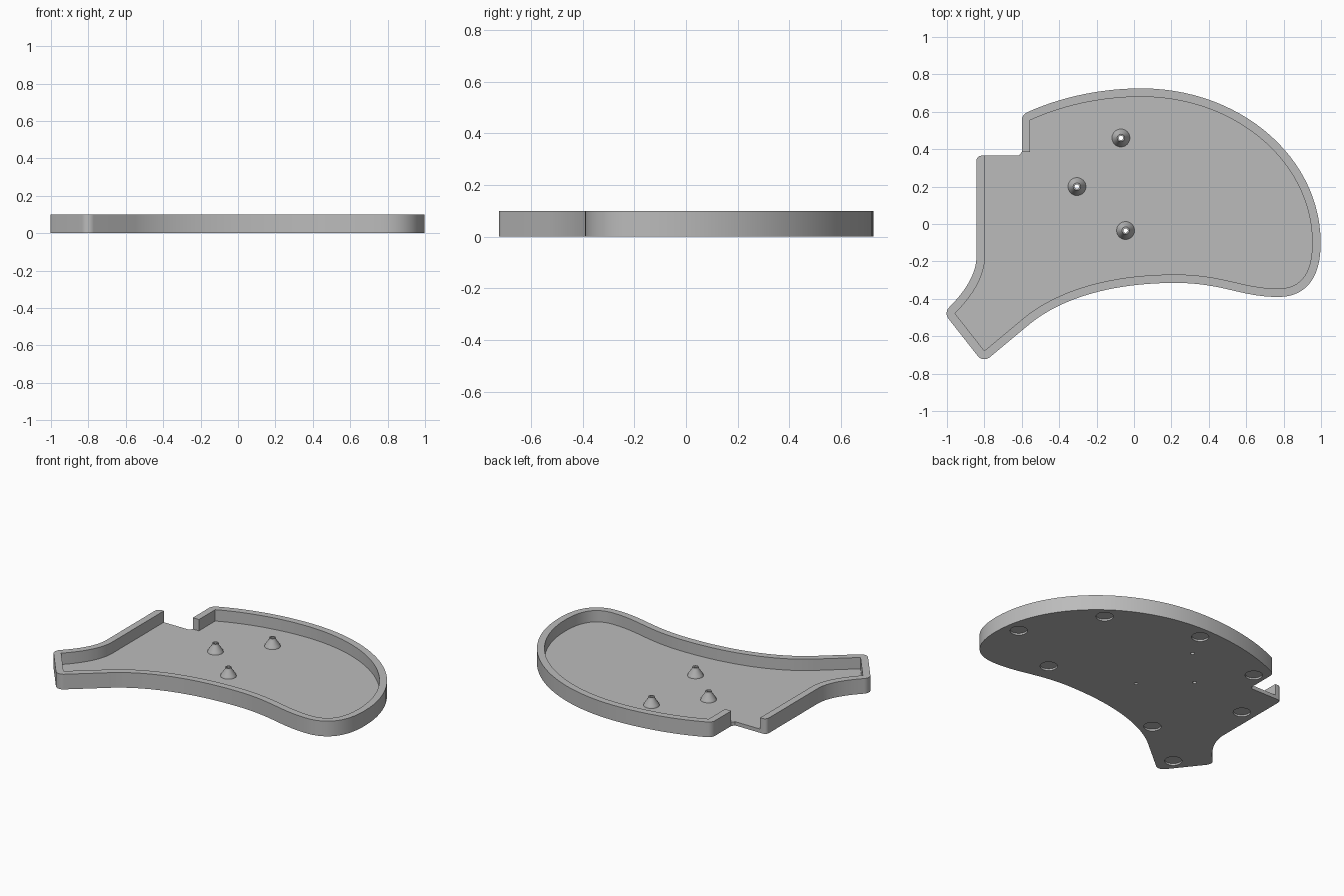
import bpy, bmesh, math
from mathutils import Vector
from mathutils.geometry import interpolate_bezier

cube = bpy.data.objects.get("Cube")
if cube:
    bpy.data.objects.remove(cube, do_unlink=True)

FLOOR, RIM, WALL, HOLE = 0.025, 0.1, 0.045, 0.012

grey = bpy.data.materials.new("plain_grey")
grey.use_nodes = True
grey.diffuse_color = (0.5, 0.5, 0.5, 1)
grey.node_tree.nodes["Principled BSDF"].inputs["Base Color"].default_value = (0.5, 0.5, 0.5, 1)


def make_object(name, bm):
    bmesh.ops.remove_doubles(bm, verts=bm.verts, dist=1e-5)
    bmesh.ops.recalc_face_normals(bm, faces=bm.faces)
    mesh = bpy.data.meshes.new(name)
    bm.to_mesh(mesh)
    bm.free()
    mesh.materials.append(grey)
    obj = bpy.data.objects.new(name, mesh)
    bpy.context.collection.objects.link(obj)
    return obj


def activate(obj):
    bpy.ops.object.select_all(action='DESELECT')
    obj.select_set(True)
    bpy.context.view_layer.objects.active = obj


def smooth(obj):
    activate(obj)
    bpy.ops.object.shade_smooth_by_angle(angle=math.radians(30))


# Inner wall path, clockwise from the notch: end point alone is a straight run,
# two handles plus end point is a curve
start = (-0.555, 0.385)
runs = [
    [(-0.555, 0.555)],
    [(-0.38, 0.635), (-0.17, 0.68), (0.04, 0.68)],
    [(0.544, 0.68), (0.953, 0.33), (0.953, -0.1)],
    [(0.953, -0.27), (0.89, -0.345), (0.77, -0.345)],
    [(0.58, -0.345), (0.48, -0.27), (0.22, -0.27)],
    [(-0.14, -0.27), (-0.41, -0.36), (-0.58, -0.495)],
    [(-0.80, -0.678)],
    [(-0.957, -0.478)],
    [(-0.85, -0.37), (-0.797, -0.27), (-0.797, -0.17)],
    [(-0.797, 0.34)],
]


def normal(a, b):
    d = (b - a).normalized()
    return Vector((-d.y, d.x))


# Pairs of inner and outer wall points, with outer corners swept round
pairs = []
pos, last_n = Vector(start), None
for run in runs:
    pts = [Vector(p) for p in run]
    if len(pts) == 1:
        line = [pos, pts[0]]
    else:
        line = [p.to_2d() for p in interpolate_bezier(pos, *pts, 28)]
    count = len(line)
    for i, p in enumerate(line):
        n = normal(line[max(i - 1, 0)], line[min(i + 1, count - 1)])
        if i == 0 and last_n is not None:
            for k in range(1, 8):
                mid = last_n.lerp(n, k / 8).normalized()
                if last_n.angle(n) > 0.15:
                    pairs.append((p, p + mid * WALL))
        if i > 0 or last_n is None or last_n.angle(n) > 0.15:
            pairs.append((p, p + n * WALL))
    pos, last_n = line[-1], n

# Rounded outer corner at the free end of the straight wall
for k in range(1, 5):
    a = k / 4 * math.pi / 2
    y = 0.34 + 0.025 * math.sin(a)
    pairs.append((Vector((-0.797, y)), Vector((-0.817 - 0.025 * math.cos(a), y))))

# Tray: floor, wall and the open notch in one mesh
bm = bmesh.new()


def row(points, z):
    return [bm.verts.new((p.x, p.y, z)) for p in points]


inner, outer = [p[0] for p in pairs], [p[1] for p in pairs]
out_low, out_mid, out_top = (row(outer, z) for z in (0, FLOOR, RIM))
in_top, in_mid = row(inner, RIM), row(inner, FLOOR)
gap = Vector((-0.615, 0.365))
gap_low, gap_mid = row([gap], 0)[0], row([gap], FLOOR)[0]

rows = [out_low, out_mid, out_top, in_top, in_mid]
for lower, upper in zip(rows, rows[1:]):
    for i in range(len(pairs) - 1):
        bm.faces.new((lower[i], lower[i + 1], upper[i + 1], upper[i]))
for i in (0, -1):
    bm.faces.new((out_mid[i], out_top[i], in_top[i], in_mid[i]))
bm.faces.new((out_low[-1], out_mid[-1], in_mid[-1], gap_mid, gap_low))
bm.faces.new((gap_low, gap_mid, out_mid[0], out_low[0]))
bm.faces.new(out_low + [gap_low])
bm.faces.new(in_mid + [gap_mid, out_mid[0]])
tray = make_object("tray", bm)

# Foot recesses and screw holes cut from the underside
feet = [(0.9, 0.0), (0.615, 0.46), (0.02, 0.64), (-0.52, 0.495),
        (-0.75, 0.11), (-0.81, -0.6), (-0.45, -0.365), (0.49, -0.21)]
screws = [(-0.07, 0.46), (-0.305, 0.2), (-0.045, -0.035)]


def cut(points, radius, top):
    bm = bmesh.new()
    for x, y in points:
        made = bmesh.ops.create_cone(bm, cap_ends=True, segments=32, radius1=radius,
                                     radius2=radius, depth=top + 0.05)
        bmesh.ops.translate(bm, verts=made["verts"], vec=(x, y, (top - 0.05) / 2))
    cutter = make_object("cutter", bm)
    cutter.hide_render = True
    mod = tray.modifiers.new("cut", 'BOOLEAN')
    mod.operation, mod.solver, mod.object = 'DIFFERENCE', 'EXACT', cutter
    activate(tray)
    bpy.ops.object.modifier_apply(modifier=mod.name)
    bpy.data.objects.remove(cutter, do_unlink=True)


cut(feet, 0.052, 0.012)
cut(screws, HOLE, 0.06)
smooth(tray)

# Screw bosses: hollow cones with a short collar
profile = [(HOLE, 0), (0.048, 0), (0.045, 0.012), (0.022, 0.045),
           (0.02, 0.058), (HOLE, 0.058), (HOLE, 0)]
for number, (x, y) in enumerate(screws, 1):
    bm = bmesh.new()
    verts = [bm.verts.new((r, 0, h)) for r, h in profile]
    edges = [bm.edges.new(pair) for pair in zip(verts, verts[1:])]
    bmesh.ops.spin(bm, geom=verts + edges, axis=(0, 0, 1), cent=(0, 0, 0),
                   angle=math.tau, steps=32)
    boss = make_object(f"screw_boss_{number}", bm)
    boss.location = (x, y, FLOOR)
    smooth(boss)
